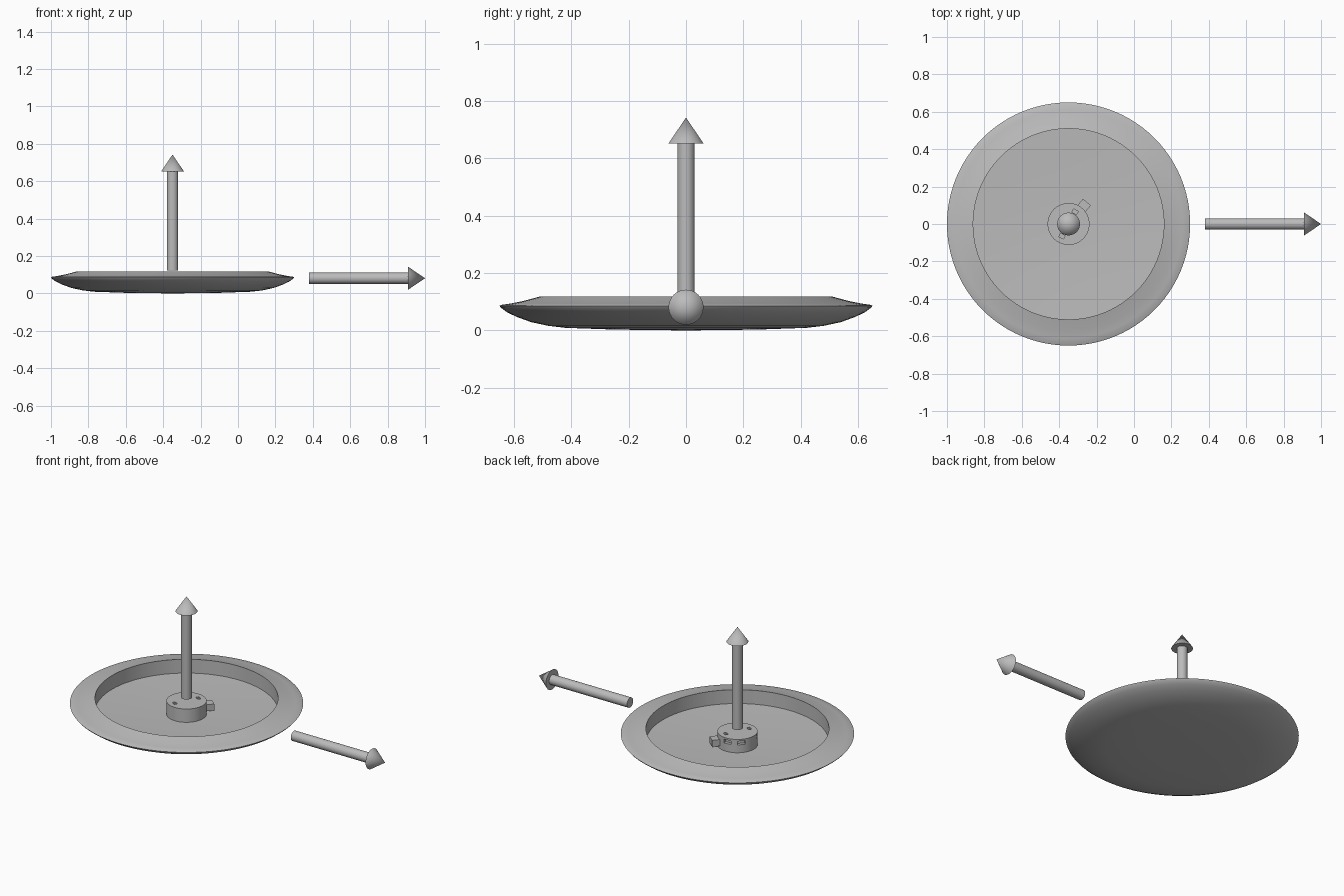
import bpy, bmesh, math
from mathutils import Matrix

if "Cube" in bpy.data.objects:
    bpy.data.objects.remove(bpy.data.objects["Cube"], do_unlink=True)

GREY = (0.5, 0.5, 0.5, 1)
mat = bpy.data.materials.new("plain grey")
mat.use_nodes = True
mat.diffuse_color = GREY
mat.node_tree.nodes["Principled BSDF"].inputs["Base Color"].default_value = GREY

CX = -0.35  # dish axis


def finish(name, bm, matrix, smooth=True):
    bmesh.ops.recalc_face_normals(bm, faces=bm.faces)
    mesh = bpy.data.meshes.new(name)
    bm.to_mesh(mesh)
    bm.free()
    mesh.materials.append(mat)
    obj = bpy.data.objects.new(name, mesh)
    obj.matrix_world = matrix
    bpy.context.collection.objects.link(obj)
    if smooth:
        bpy.ops.object.select_all(action="DESELECT")
        obj.select_set(True)
        bpy.context.view_layer.objects.active = obj
        bpy.ops.object.shade_smooth_by_angle(angle=math.radians(25))
    return obj


def lathe(name, profile, matrix, steps=48):
    """Revolve a list of (radius, z) points that starts and ends on the axis."""
    bm = bmesh.new()
    verts = [bm.verts.new((r, 0, z)) for r, z in profile]
    edges = [bm.edges.new(pair) for pair in zip(verts, verts[1:])]
    bmesh.ops.spin(bm, geom=verts + edges, axis=(0, 0, 1), cent=(0, 0, 0),
                   angle=math.tau, steps=steps)
    bmesh.ops.remove_doubles(bm, verts=bm.verts, dist=0.0001)
    return finish(name, bm, matrix)


def box(name, degrees, radius, z, size):
    """Box placed around the dish axis, its x side pointing outwards."""
    bm = bmesh.new()
    bmesh.ops.create_cube(bm, size=1, matrix=Matrix.Diagonal((*size, 1)))
    place = (Matrix.Translation((CX, 0, z))
             @ Matrix.Rotation(math.radians(degrees), 4, "Z")
             @ Matrix.Translation((radius, 0, 0)))
    return finish(name, bm, place, smooth=False)


# Dish with a curved underside, raised sloping rim and sunken floor
lathe("dish", [
    (0, 0), (0.25, 0.003), (0.42, 0.009), (0.48, 0.016), (0.54, 0.029),
    (0.59, 0.047), (0.625, 0.064), (0.645, 0.079), (0.65, 0.086),
    (0.645, 0.089), (0.61, 0.094), (0.57, 0.102), (0.51, 0.118),
    (0.51, 0.033), (0.4, 0.028), (0.2, 0.021), (0, 0.019),
], Matrix.Translation((CX, 0, 0)), steps=96)

# Central hub with its side tab
hub = lathe("hub", [(0, 0.012), (0.112, 0.012), (0.112, 0.102), (0, 0.102)],
            Matrix.Translation((CX, 0, 0)), steps=64)
box("hub_tab", 50, 0.128, 0.055, (0.05, 0.055, 0.04))

# Sockets in the hub top and slots in its side
cutters = [box("socket_cutter", a, 0.074, 0.09, (0.02, 0.028, 0.06))
           for a in (62, 242)]
cutters += [box("slot_cutter", a, 0.112, 0.08, (0.04, 0.045, 0.022))
            for a in (95, 136, 210)]
for cutter in cutters:
    cutter.hide_render = True
    cutter.hide_viewport = True
    cutter.display_type = "WIRE"
    cut = hub.modifiers.new(cutter.name, "BOOLEAN")
    cut.operation = "DIFFERENCE"
    cut.solver = "EXACT"
    cut.object = cutter

# Upright and sideways arrows
arrow = [(0, 0), (0.03, 0), (0.03, 0.53), (0.061, 0.53), (0, 0.62)]
lathe("upright_arrow", arrow, Matrix.Translation((CX, 0, 0.122)), steps=32)
lathe("sideways_arrow", arrow,
      Matrix.Translation((0.38, 0, 0.081)) @ Matrix.Rotation(math.pi / 2, 4, "Y"),
      steps=32)
